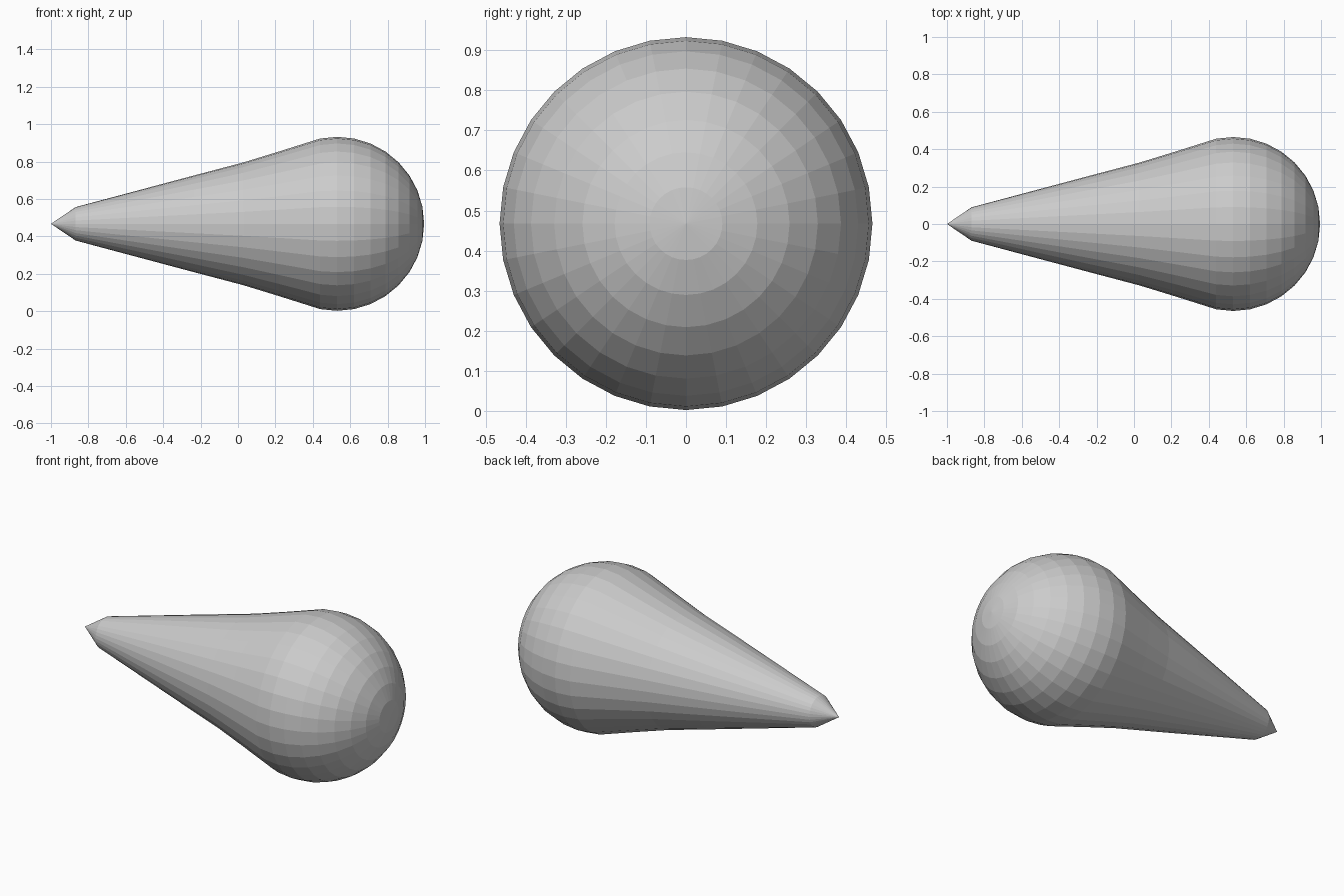
import bpy, bmesh, math

if "Cube" in bpy.data.objects:
    bpy.data.objects.remove(bpy.data.objects["Cube"])

SIDES, R, CX, CZ = 32, 0.465, 0.53, 0.4675
STEP = math.pi / 16

# Profile (x, radius): tapered tail, then the round head
profile = [(-0.868, 0.0895), (-0.236, 0.2583), (0.03, 0.3285), (0.22, 0.3868)]
profile += [(CX + R * math.sin(k * STEP), R * math.cos(k * STEP)) for k in range(-1, 8)]

bm = bmesh.new()
tip = bm.verts.new((-1.0, 0, CZ))
pole = bm.verts.new((CX + R, 0, CZ))
rings = []
for x, r in profile:
    rings.append([bm.verts.new((x, r * math.sin(i * STEP), CZ + r * math.cos(i * STEP)))
                  for i in range(SIDES)])

# Skin between rings and close both ends
for i in range(SIDES):
    j = (i + 1) % SIDES
    bm.faces.new((tip, rings[0][i], rings[0][j]))
    for a, b in zip(rings, rings[1:]):
        bm.faces.new((a[i], b[i], b[j], a[j]))
    bm.faces.new((rings[-1][i], pole, rings[-1][j]))
bmesh.ops.recalc_face_normals(bm, faces=bm.faces[:])

mesh = bpy.data.meshes.new("teardrop_body")
bm.to_mesh(mesh)
bm.free()
body = bpy.data.objects.new("teardrop_body", mesh)
bpy.context.collection.objects.link(body)
